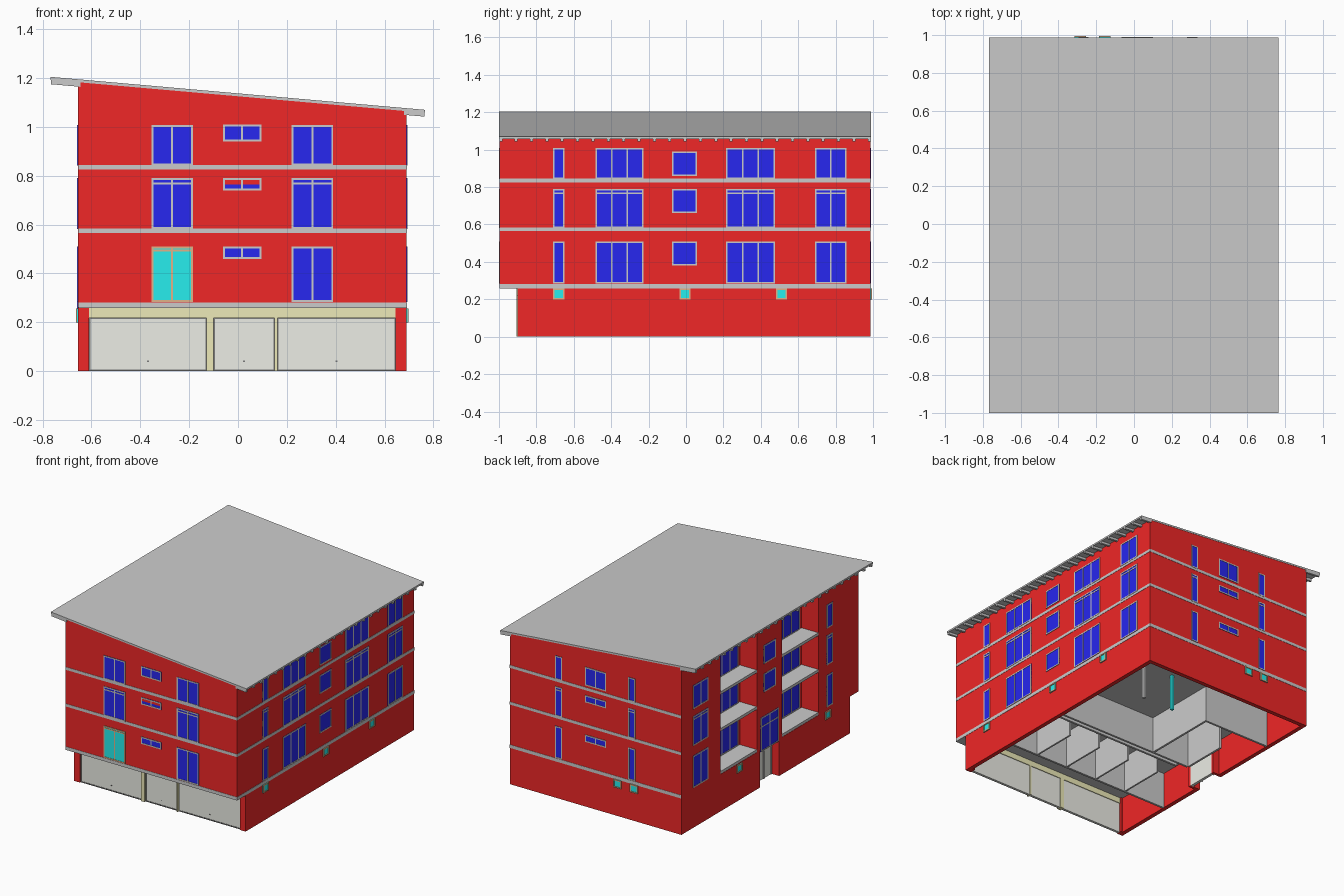
import bpy, bmesh

if "Cube" in bpy.data.objects:
    bpy.data.objects.remove(bpy.data.objects["Cube"])

X0, X1, Y0, Y1 = -0.655, 0.69, -0.996, 0.986      # upper wall footprint
BASE_Y = -0.9                                      # recessed garage front
FLOORS = [(0.258, 0.281), (0.565, 0.585), (0.825, 0.845)]
DEPTH = 0.135                                      # balcony recess depth


def material(name, rgb):
    m = bpy.data.materials.new(name)
    m.diffuse_color = (*rgb, 1)
    m.use_nodes = True
    m.node_tree.nodes["Principled BSDF"].inputs["Base Color"].default_value = m.diffuse_color
    return m


RED = material("red_render", (0.87, 0.02, 0.02))
BLUE = material("blue_glass", (0.02, 0.02, 0.87))
CYAN = material("cyan_glass", (0.02, 0.85, 0.85))
ORANGE = material("orange_frame", (0.75, 0.45, 0.25))
YELLOW = material("yellow_render", (0.85, 0.82, 0.48))
DOOR = material("garage_door", (0.84, 0.85, 0.79))
GREY = material("grey_trim", (0.62, 0.62, 0.62))
DARK = material("dark_seam", (0.2, 0.2, 0.2))


def finish(name, bm, mat=None):
    bmesh.ops.recalc_face_normals(bm, faces=bm.faces)
    me = bpy.data.meshes.new(name)
    bm.to_mesh(me)
    bm.free()
    ob = bpy.data.objects.new(name, me)
    bpy.context.collection.objects.link(ob)
    if mat:
        me.materials.append(mat)
    return ob


def add_prism(bm, lower, upper):
    """Solid between two matching point rings."""
    a = [bm.verts.new(p) for p in lower]
    b = [bm.verts.new(p) for p in upper]
    bm.faces.new(a)
    bm.faces.new(b)
    n = len(a)
    for i in range(n):
        bm.faces.new((a[i], a[(i + 1) % n], b[(i + 1) % n], b[i]))


def boxes(name, items, mat=None):
    """One object from (x0, x1, y0, y1, z0, z1) boxes."""
    bm = bmesh.new()
    for x0, x1, y0, y1, z0, z1 in items:
        ring = [(x0, y0), (x1, y0), (x1, y1), (x0, y1)]
        add_prism(bm, [(x, y, z0) for x, y in ring], [(x, y, z1) for x, y in ring])
    return finish(name, bm, mat)


def roof_z(x):
    return 1.205 - 0.088 * (x + 0.767)


# Upper storeys: footprint with two balcony recesses, top follows the roof
ring = [(X0, Y0), (X1, Y0), (X1, Y1), (X0, Y1)]
for y_hi, y_lo in ((0.55, 0.14), (-0.14, -0.55)):
    ring += [(X0, y_hi), (X0 + DEPTH, y_hi), (X0 + DEPTH, y_lo), (X0, y_lo)]
bm = bmesh.new()
add_prism(bm, [(x, y, 0.262) for x, y in ring], [(x, y, roof_z(x) - 0.012) for x, y in ring])
finish("upper_walls", bm, RED)

# Floor slabs: show as bands outside and as balcony floors in the recesses
boxes("floor_slabs", [(X0 + 0.002, X1 + 0.002, Y0 - 0.002, Y1 + 0.002, a, b) for a, b in FLOORS], GREY)


# Sloping roof sheet and rafter ends at both eaves
def sloped(bm, x0, x1, y0, y1, top, bottom):
    prof = [(x0, roof_z(x0) - top), (x1, roof_z(x1) - top),
            (x1, roof_z(x1) - bottom), (x0, roof_z(x0) - bottom)]
    add_prism(bm, [(x, y0, z) for x, z in prof], [(x, y1, z) for x, z in prof])


bm = bmesh.new()
sloped(bm, -0.767, 0.765, -1.0, 0.988, 0, 0.012)
finish("roof", bm)
bm = bmesh.new()
for i in range(25):
    y = -0.998 + i * 1.97 / 24
    sloped(bm, -0.765, X0 + 0.01, y, y + 0.016, 0.012, 0.03)
    sloped(bm, X1 - 0.01, 0.763, y, y + 0.016, 0.01, 0.028)
finish("rafter_ends", bm, GREY)

# Basement outer walls, with an entrance notch on the left side
T, ND = 0.03, 0.06
boxes("basement_walls", [
    (X0, X1, Y1 - T, Y1, 0, 0.262),
    (X1 - T, X1, BASE_Y, Y1, 0, 0.262),
    (X0, X0 + T, 0.105, Y1, 0, 0.262),
    (X0, X0 + T, BASE_Y, -0.107, 0, 0.262),
    (X0, X0 + ND + 0.02, 0.105, 0.125, 0, 0.262),
    (X0, X0 + ND + 0.02, -0.127, -0.107, 0, 0.262),
    (X0 + ND, X0 + ND + 0.02, -0.107, 0.105, 0.2, 0.262),
    (X0, -0.61, BASE_Y, BASE_Y + 0.04, 0, 0.262),
    (0.645, X1, BASE_Y, BASE_Y + 0.04, 0, 0.262)], RED)
boxes("entrance_door", [(X0 + ND, X0 + ND + 0.02, -0.107, 0.105, 0, 0.2)], DOOR)
boxes("entrance_door_frame", [(X0 + ND - 0.006, X0 + ND, a, b, 0, 0.2) for a, b in
                              ((-0.107, -0.095), (-0.02, -0.01), (0.093, 0.105))], GREY)

# Garage front: yellow beam and columns, three doors with dark seams and handles
F = BASE_Y
boxes("garage_surround", [(-0.61, 0.645, F - 0.005, F + 0.03, 0.218, 0.259),
                          (-0.128, -0.1, F - 0.005, F + 0.03, 0, 0.218),
                          (0.15, 0.161, F - 0.005, F + 0.03, 0, 0.218)], YELLOW)
bays = [(-0.61, -0.128), (-0.1, 0.15), (0.161, 0.645)]
boxes("garage_doors", [(a, b, F + 0.01, F + 0.025, 0, 0.218) for a, b in bays], DOOR)
seams = []
for a, b in bays:
    y = (F + 0.007, F + 0.012)
    m = (a + b) / 2
    seams += [(a, a + 0.005, *y, 0, 0.218), (b - 0.005, b, *y, 0, 0.218),
              (a, b, *y, 0.213, 0.218), (a, b, *y, 0, 0.007),
              (m - 0.004, m + 0.004, *y, 0.038, 0.043)]
boxes("garage_seams", seams, DARK)

# Basement partitions, visible from below
parts = [(X0 + T, X1 - T, -0.455, -0.44, 0, 0.26),
         (-0.4, X1 - T, 0.06, 0.075, 0, 0.26),
         (-0.45, X1 - T, -0.11, -0.095, 0.1, 0.26),
         (-0.115, -0.1, 0.075, 0.6, 0, 0.26),
         (X0 + T, -0.1, 0.6, 0.615, 0, 0.26),
         (-0.415, -0.4, 0.075, 0.4, 0, 0.26)]
parts += [(x, x + 0.012, -0.44, -0.11, 0, 0.26) for x in (0.45, 0.2, -0.05, -0.3)]
boxes("basement_partitions", parts)
boxes("grey_post", [(0.39, 0.41, 0.57, 0.59, 0, 0.26)])
boxes("cyan_post", [(0.15, 0.17, 0.57, 0.59, 0, 0.26)], CYAN)


# Windows: frame and glass boxes placed on a named wall face
def on_face(face, u0, u1, z0, z1, d0, d1):
    if face == "front":
        return (u0, u1, Y0 - d1, Y0 - d0, z0, z1)
    if face == "back":
        return (u0, u1, Y1 + d0, Y1 + d1, z0, z1)
    if face == "right":
        return (X1 + d0, X1 + d1, u0, u1, z0, z1)
    base = X0 + (DEPTH if face == "balcony" else 0)
    return (base - d1, base - d0, u0, u1, z0, z1)


def windows(name, face, specs, glass=BLUE, frame=GREY, depth=0.004):
    """specs: (u0, u1, z0, z1, panes, transom height or None)"""
    panes, bars = [], []
    t = 0.008
    for u0, u1, z0, z1, n, transom in specs:
        panes.append(on_face(face, u0, u1, z0, z1, -0.01, depth * 0.5))
        rows = [(z0, z0 + t), (z1 - t, z1)]
        if transom:
            rows.append((transom, transom + t))
        bars += [on_face(face, u0, u1, a, b, -0.01, depth) for a, b in rows]
        for i in range(n + 1):
            c = u0 + t / 2 + (u1 - u0 - t) * i / n
            bars.append(on_face(face, c - t / 2, c + t / 2, z0, z1, -0.01, depth))
    boxes(name + "_glass", panes, glass)
    boxes(name + "_frames", bars, frame)


TALL = [(0.284, 0.51, None), (0.582, 0.79, 0.764), (0.842, 1.008, None)]
SLIT = [(0.46, 0.51, None), (0.74, 0.79, None), (0.94, 1.01, None)]
SQUARE = [(0.38, 0.51, None), (0.66, 0.79, None), (0.86, 0.99, None)]


def stack(u0, u1, n, levels):
    return [(u0, u1, a, b, n, tr) for a, b, tr in levels]


windows("front_windows", "front", stack(-0.355, -0.184, 2, TALL[1:])
        + stack(-0.062, 0.096, 2, SLIT) + stack(0.22, 0.39, 2, TALL))
windows("front_terrace_door", "front", [(-0.355, -0.184, 0.284, 0.51, 2, 0.49)], CYAN, ORANGE)
boxes("middle_slit_lintels", [(-0.054, 0.088, Y0 - 0.003, Y0, 0.765, 0.782)], RED)
windows("right_windows", "right", stack(-0.71, -0.65, 1, TALL) + stack(-0.483, -0.228, 3, TALL)
        + stack(-0.075, 0.058, 1, SQUARE) + stack(0.215, 0.475, 3, TALL) + stack(0.69, 0.858, 2, TALL))
windows("back_windows", "back", stack(0.28, 0.335, 1, TALL) + stack(-0.295, -0.24, 1, TALL)
        + stack(-0.065, 0.1, 2, SLIT[:2] + SQUARE[2:]))
windows("left_windows", "left", stack(0.69, 0.858, 2, TALL) + stack(-0.705, -0.64, 1, TALL)
        + stack(-0.065, 0.065, 1, SQUARE[1:]) + [(-0.1, 0.1, 0.25, 0.49, 2, 0.42)])
windows("balcony_windows", "balcony", stack(0.16, 0.44, 3, TALL) + stack(-0.53, -0.25, 3, TALL))

# Small basement windows
for face, centres in (("right", (-0.68, -0.005, 0.51)), ("left", (0.34, -0.65)), ("back", (-0.285, -0.155))):
    windows(face + "_basement_windows", face,
            [(c - 0.03, c + 0.03, 0.2, 0.257, 1, None) for c in centres], CYAN, ORANGE, 0.008)
